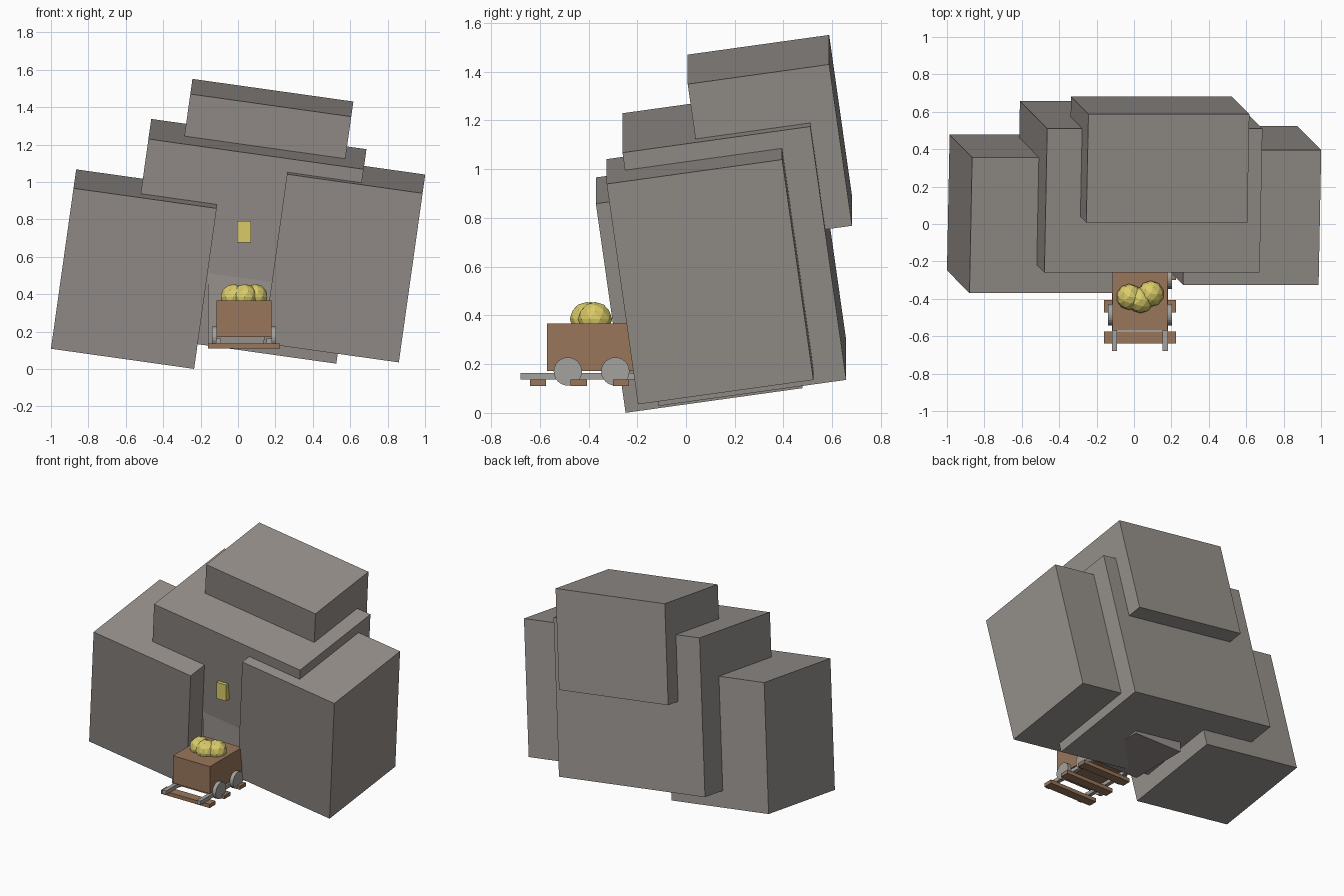
import bpy
import bmesh
from math import radians
from mathutils import Matrix, Vector, Euler

cube = bpy.data.objects.get("Cube")
if cube:
    bpy.data.objects.remove(cube, do_unlink=True)


def material(name, rgb):
    mat = bpy.data.materials.new(name)
    mat.use_nodes = True
    color = (*rgb, 1.0)
    mat.diffuse_color = color
    bsdf = next(n for n in mat.node_tree.nodes if n.type == 'BSDF_PRINCIPLED')
    bsdf.inputs["Base Color"].default_value = color
    return mat


ROCK = material("rock grey", (0.31, 0.285, 0.265))
WOOD = material("wood brown", (0.32, 0.18, 0.105))
METAL = material("metal grey", (0.37, 0.36, 0.34))
GOLD = material("gold yellow", (0.70, 0.60, 0.14))


def finish(name, bm, mat):
    mesh = bpy.data.meshes.new(name)
    bm.to_mesh(mesh)
    bm.free()
    mesh.materials.append(mat)
    obj = bpy.data.objects.new(name, mesh)
    bpy.context.collection.objects.link(obj)
    return obj


def box(name, low, high, mat):
    low, high = Vector(low), Vector(high)
    bm = bmesh.new()
    bmesh.ops.create_cube(bm, size=1)
    bmesh.ops.scale(bm, verts=bm.verts, vec=high - low)
    bmesh.ops.translate(bm, verts=bm.verts, vec=(low + high) / 2)
    return finish(name, bm, mat)


def leaning_block(name, corner, size):
    """Rock block that leans from its lower front corner on the -x side."""
    obj = box(name, (0, 0, 0), size, ROCK)
    lean = Euler((radians(8), radians(8), 0)).to_matrix().to_4x4()
    obj.data.transform(Matrix.Translation(corner) @ lean)


# Rock outcrop
leaning_block("right_rock", (-1.0, -0.248, 0.108), (0.773, 0.733, 0.875))
leaning_block("left_rock", (0.135, -0.197, 0.137), (0.732, 0.727, 0.922))
leaning_block("middle_rock", (-0.625, -0.113, 0.19), (1.162, 0.778, 1.06))
leaning_block("top_rock", (-0.348, 0.101, 0.808), (0.869, 0.586, 0.675))
box("mine_entrance", (-0.16, -0.167, 0.11), (0.22, 0.28, 0.6), ROCK)

# Gold plate above the entrance
box("gold_plate", (-0.005, -0.235, 0.675), (0.07, -0.15, 0.79), GOLD)

# Track
for i, y in enumerate((-0.607, -0.44, -0.267)):
    box(f"track_tie_{i + 1}", (-0.16, y - 0.033, 0.11), (0.225, y + 0.033, 0.136), WOOD)
for side, x in (("right", -0.104), ("left", 0.167)):
    box(f"{side}_rail", (x - 0.014, -0.68, 0.136), (x + 0.014, -0.2, 0.163), METAL)

# Cart body and wheels
box("cart_body", (-0.115, -0.57, 0.172), (0.178, -0.21, 0.366), WOOD)
for side, x in (("right", -0.126), ("left", 0.19)):
    for end, y in (("front", -0.485), ("back", -0.29)):
        bm = bmesh.new()
        bmesh.ops.create_cone(
            bm, cap_ends=True, segments=24, radius1=0.058, radius2=0.058, depth=0.028,
            matrix=Matrix.Translation((x, y, 0.17)) @ Matrix.Rotation(radians(90), 4, 'Y'))
        finish(f"{end}_{side}_wheel", bm, METAL)

# Gold nuggets in the cart
for i, spot in enumerate(((-0.025, -0.39, 0.385), (0.035, -0.407, 0.385), (0.09, -0.373, 0.385))):
    bm = bmesh.new()
    bmesh.ops.create_icosphere(bm, subdivisions=2, radius=0.07, matrix=Matrix.Translation(spot))
    finish(f"gold_nugget_{i + 1}", bm, GOLD)
